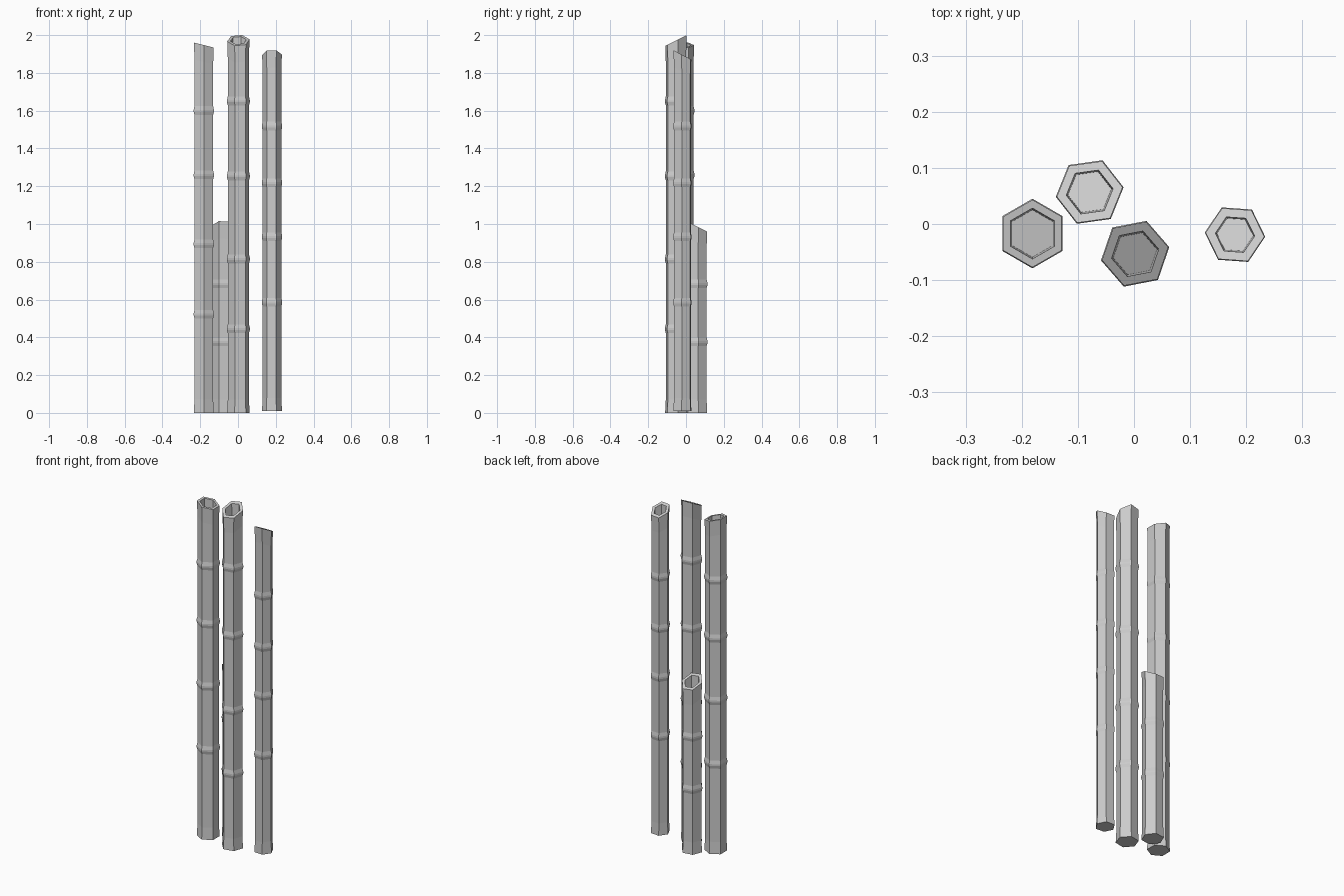
import bpy, bmesh, math

if "Cube" in bpy.data.objects:
    bpy.data.objects.remove(bpy.data.objects["Cube"])

SIDES = 6


def stalk(name, x, y, r, turn, base, top, slope_x, slope_y, nodes, bore):
    """Six-sided bamboo stalk with ridged nodes and a slanted hollow top."""
    bm = bmesh.new()
    body = r * 0.92

    def ring(rad, z, slanted=False):
        verts = []
        for i in range(SIDES):
            a = math.radians(turn) + i * math.tau / SIDES
            px, py = rad * math.cos(a), rad * math.sin(a)
            dz = slope_x * px + slope_y * py if slanted else 0
            verts.append(bm.verts.new((px, py, z + dz)))
        return verts

    # flared foot, then a ridge at each node
    rings = [ring(r * 0.98, base), ring(body, base + 0.07)]
    for z in sorted(nodes):
        rings += [ring(body, z - 0.025), ring(r, z - 0.008),
                  ring(r, z + 0.002), ring(body, z + 0.022)]
    # slanted rim and the bore inside it
    rings += [ring(body, top - 0.09, True), ring(r * 0.97, top, True),
              ring(r * (bore + 0.05), top, True),
              ring(r * bore, top - 0.1, True)]
    for lo, hi in zip(rings, rings[1:]):
        for i in range(SIDES):
            j = (i + 1) % SIDES
            bm.faces.new((lo[i], lo[j], hi[j], hi[i]))
    bm.faces.new(rings[0][::-1])
    bm.faces.new(rings[-1])
    bmesh.ops.recalc_face_normals(bm, faces=bm.faces)

    mesh = bpy.data.meshes.new(name)
    bm.to_mesh(mesh)
    bm.free()
    obj = bpy.data.objects.new(name, mesh)
    obj.location = (x, y, 0)
    bpy.context.collection.objects.link(obj)


stalk("left_stalk", -0.181, -0.017, 0.062, 90, 0, 1.947, -0.25, 0,
      [0.524, 0.897, 1.262, 1.602], 0.68)
stalk("short_stalk", -0.079, 0.057, 0.061, 8, 0, 0.988, 0, -0.5,
      [0.378, 0.685], 0.64)
stalk("middle_stalk", 0.002, -0.053, 0.062, 11, 0, 1.972, 0, 0.5,
      [0.447, 0.817, 1.256, 1.653], 0.64)
stalk("right_stalk", 0.18, -0.019, 0.054, -4, 0.01, 1.895, 0, -0.52,
      [0.587, 0.934, 1.22, 1.52], 0.60)
